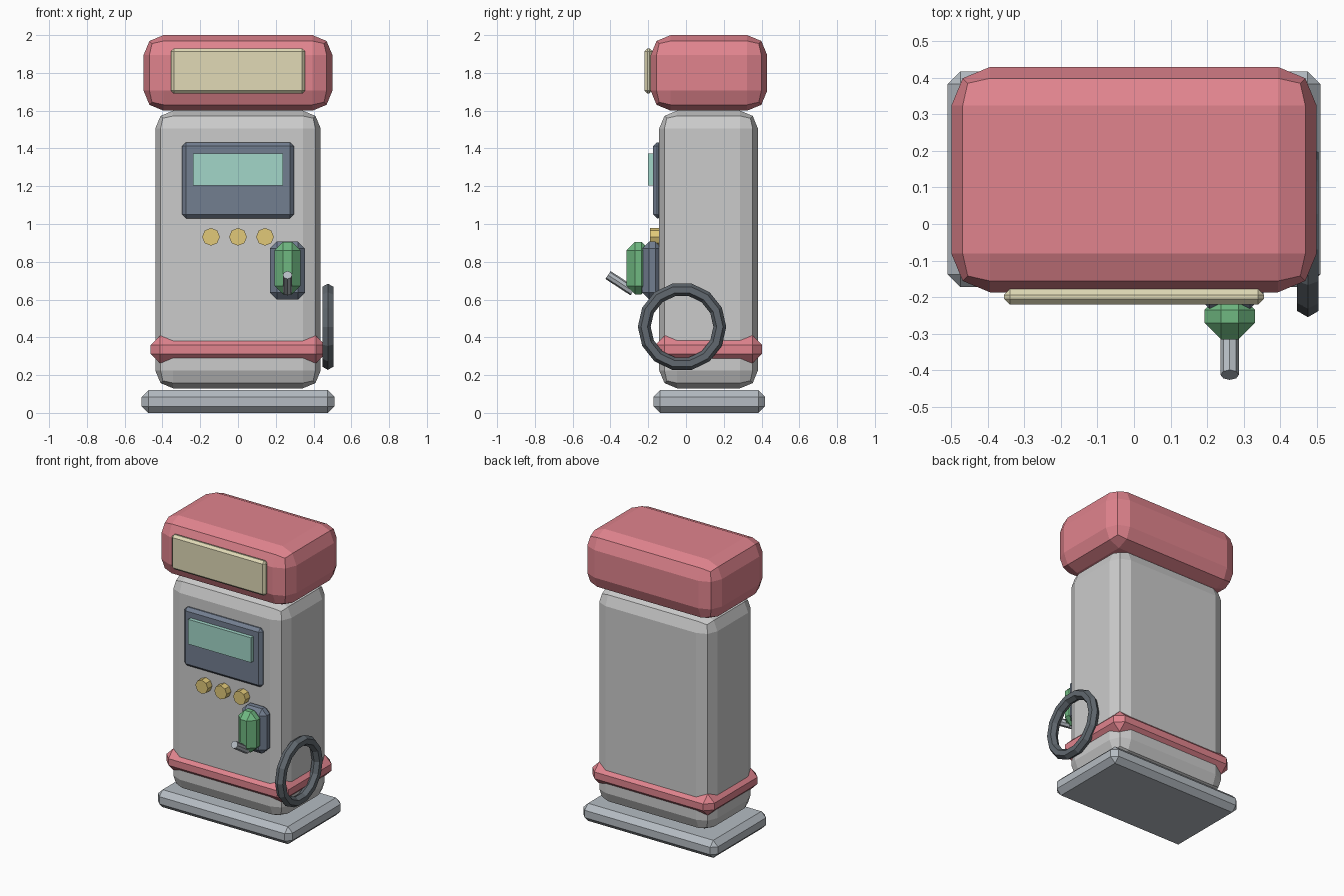
import bpy, bmesh, math
from mathutils import Matrix, Vector

if "Cube" in bpy.data.objects:
    bpy.data.objects.remove(bpy.data.objects["Cube"])


def material(name, rgb):
    m = bpy.data.materials.new(name)
    m.diffuse_color = (*rgb, 1)
    m.use_nodes = True
    m.node_tree.nodes["Principled BSDF"].inputs["Base Color"].default_value = m.diffuse_color
    return m


RED = material("red", (0.75, 0.23, 0.27))
CREAM = material("cream", (0.75, 0.70, 0.47))
NAVY = material("navy", (0.17, 0.21, 0.28))
TEAL = material("teal", (0.36, 0.67, 0.58))
GOLD = material("gold", (0.75, 0.58, 0.19))
GREEN = material("green", (0.16, 0.48, 0.22))
STEEL = material("steel", (0.46, 0.50, 0.54))
RUBBER = material("rubber", (0.12, 0.14, 0.16))


def finish(bm, name, mat):
    bmesh.ops.recalc_face_normals(bm, faces=bm.faces)
    mesh = bpy.data.meshes.new(name)
    bm.to_mesh(mesh)
    bm.free()
    if mat:
        mesh.materials.append(mat)
    ob = bpy.data.objects.new(name, mesh)
    bpy.context.collection.objects.link(ob)
    return ob


def box(name, x, y, z, mat=None, bevel=0, segments=1):
    """Bevelled box from (min, max) ranges."""
    bm = bmesh.new()
    size = [b - a for a, b in (x, y, z)]
    mid = [(a + b) / 2 for a, b in (x, y, z)]
    bmesh.ops.create_cube(bm, size=1, matrix=Matrix.Translation(mid) @ Matrix.Diagonal((*size, 1)))
    if bevel:
        bmesh.ops.bevel(bm, geom=bm.edges[:], offset=bevel, segments=segments,
                        profile=0.5, affect='EDGES')
    return finish(bm, name, mat)


def rod(name, start, end, radius, mat, sides=8):
    """Capped cylinder between two points."""
    a, b = Vector(start), Vector(end)
    bm = bmesh.new()
    turn = Vector((0, 0, 1)).rotation_difference(b - a).to_matrix().to_4x4()
    bmesh.ops.create_cone(bm, cap_ends=True, segments=sides, radius1=radius, radius2=radius,
                          depth=(b - a).length, matrix=Matrix.Translation((a + b) / 2) @ turn)
    return finish(bm, name, mat)


# Cabinet: plinth, body, lower trim band and top cap
box("base", (-0.51, 0.51), (-0.173, 0.418), (0, 0.12), STEEL, 0.035)
box("body", (-0.438, 0.438), (-0.142, 0.381), (0.13, 1.6), None, 0.095, 2)
box("trim_band", (-0.462, 0.462), (-0.164, 0.403), (0.263, 0.409), RED, 0.05)
box("top_cap", (-0.5, 0.5), (-0.187, 0.43), (1.6, 2.0), RED, 0.106, 2)

# Front panels
box("sign_panel", (-0.356, 0.356), (-0.221, -0.178), (1.692, 1.93), CREAM, 0.016)
box("display_frame", (-0.296, 0.296), (-0.174, -0.125), (1.03, 1.432), NAVY, 0.02)
box("display_screen", (-0.238, 0.238), (-0.2, -0.16), (1.204, 1.374), TEAL)

# Buttons
for i, x in enumerate((-0.143, 0, 0.143)):
    rod(f"button_{i + 1}", (x, -0.13, 0.932), (x, -0.19, 0.932), 0.047, GOLD)

# Nozzle in its holster
box("nozzle_holster", (0.169, 0.355), (-0.232, -0.125), (0.6, 0.907), NAVY, 0.037)
box("nozzle_handle", (0.193, 0.331), (-0.316, -0.19), (0.628, 0.905), GREEN, 0.045)
rod("nozzle_spout", (0.262, -0.28, 0.643), (0.262, -0.413, 0.73), 0.025, STEEL)

# Hose loop on the right side
bpy.ops.mesh.primitive_torus_add(major_segments=14, minor_segments=6,
                                 major_radius=0.2, minor_radius=0.034,
                                 location=(0.476, -0.021, 0.456),
                                 rotation=(math.pi / 2, 0, math.pi / 2))
hose = bpy.context.object
hose.name = "hose_loop"
hose.data.materials.append(RUBBER)
